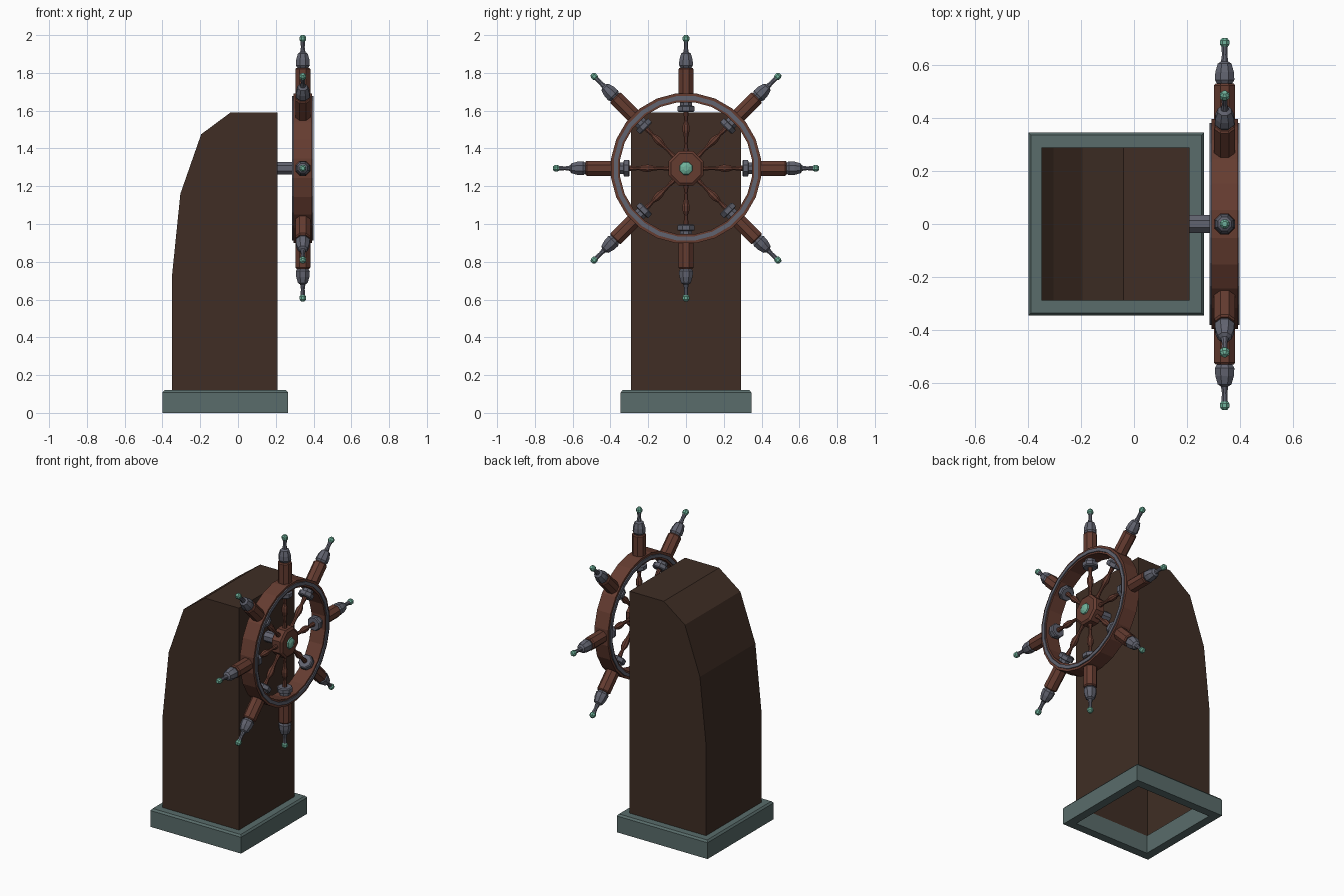
import bpy, bmesh
from math import pi, cos, sin
from mathutils import Matrix, Vector

if "Cube" in bpy.data.objects:
    bpy.data.objects.remove(bpy.data.objects["Cube"])

CX, CZ = 0.343, 1.295          # wheel centre


def mat(name, r, g, b):
    m = bpy.data.materials.new(name)
    m.diffuse_color = (r, g, b, 1)
    m.use_nodes = True
    m.node_tree.nodes["Principled BSDF"].inputs["Base Color"].default_value = m.diffuse_color
    return m


DARK = mat("dark_wood", 0.05, 0.027, 0.018)
WOOD = mat("red_wood", 0.13, 0.045, 0.03)
IRON = mat("iron", 0.12, 0.125, 0.16)
TEAL = mat("teal", 0.16, 0.45, 0.33)
STONE = mat("stone", 0.10, 0.15, 0.145)


def finish(name, bm, material, matrix=Matrix()):
    bmesh.ops.recalc_face_normals(bm, faces=bm.faces)
    me = bpy.data.meshes.new(name)
    bm.to_mesh(me)
    bm.free()
    me.transform(matrix)
    me.materials.append(material)
    ob = bpy.data.objects.new(name, me)
    bpy.context.collection.objects.link(ob)
    return ob


def loft(name, loops, material, closed=False, matrix=Matrix()):
    """Bridge equal-length loops; cap the ends unless the section is closed."""
    bm = bmesh.new()
    rows = [[bm.verts.new(p) for p in loop] for loop in loops]
    n = len(rows[0])
    for a, b in zip(rows, rows[1:] + (rows[:1] if closed else [])):
        for i in range(n):
            j = (i + 1) % n
            bm.faces.new((a[i], a[j], b[j], b[i]))
    if not closed:
        bm.faces.new(rows[0])
        bm.faces.new(rows[-1])
    return finish(name, bm, material, matrix)


def lathe(name, profile, sides, material, closed=False, matrix=Matrix()):
    """Turn (radius, height) points around z, flats facing the axes."""
    angles = [2 * pi * (i + 0.5) / sides for i in range(sides)]
    loops = [[(r * cos(a), r * sin(a), h) for a in angles] for r, h in profile]
    return loft(name, loops, material, closed, matrix)


# Pedestal: side profile swept across y, open underneath
side = [(-0.35, 0.12), (-0.35, 0.72), (-0.305, 1.16), (-0.195, 1.475),
        (-0.04, 1.59), (0.21, 1.59), (0.21, 0.12)]
bm = bmesh.new()
left, right = [[bm.verts.new((x, y, z)) for x, z in side] for y in (-0.29, 0.29)]
bm.faces.new(left)
bm.faces.new(right)
for i in range(len(side) - 1):
    bm.faces.new((left[i], left[i + 1], right[i + 1], right[i]))
finish("pedestal", bm, DARK)


# Base: bevelled open frame around the pedestal foot
def rect(inset, z):
    x0, x1, y = -0.40 + inset, 0.265 - inset, 0.346 - inset
    return [(x0, -y, z), (x1, -y, z), (x1, y, z), (x0, y, z)]


loft("base_frame", [rect(0, 0), rect(0, 0.108), rect(0.01, 0.12),
                    rect(0.056, 0.12), rect(0.056, 0)], STONE, closed=True)

# Wheel axis: local z becomes world +x
to_x = Matrix.Translation((CX, 0, CZ)) @ Matrix.Rotation(pi / 2, 4, 'Y')
lathe("axle", [(0.036, -0.135), (0.036, -0.03)], 8, IRON, matrix=to_x)
lathe("hub", [(0.085, -0.04), (0.10, -0.03), (0.10, 0.03), (0.085, 0.04)],
      8, WOOD, matrix=to_x)
lathe("hub_cap", [(0.038, 0.038), (0.034, 0.048), (0.015, 0.056)],
      8, TEAL, matrix=to_x)

# Rim with an iron band on each face
lathe("rim", [(0.352, -0.05), (0.40, -0.05), (0.40, 0.05), (0.352, 0.05)],
      24, WOOD, closed=True, matrix=to_x)
for s, label in ((1, "outer"), (-1, "inner")):
    lathe("rim_band_" + label, [(0.363, 0.045 * s), (0.385, 0.045 * s),
                                (0.385, 0.057 * s), (0.363, 0.057 * s)],
          24, IRON, closed=True, matrix=to_x)

# Eight spokes with clamps, sleeves, handles and knobs
parts = [
    ("spindle", WOOD, [(0.016, 0.08), (0.010, 0.13), (0.012, 0.165), (0.021, 0.20),
                       (0.019, 0.225), (0.010, 0.25), (0.016, 0.305)]),
    ("clamp", IRON, [(0.042, 0.298), (0.048, 0.304), (0.048, 0.328), (0.034, 0.332),
                     (0.034, 0.356)]),
    ("sleeve", WOOD, [(0.043, 0.39), (0.043, 0.525), (0.037, 0.532)]),
    ("handle", IRON, [(0.030, 0.53), (0.040, 0.545), (0.038, 0.575), (0.028, 0.607),
                      (0.015, 0.615), (0.011, 0.64), (0.014, 0.688)]),
    ("knob", TEAL, [(0.012, 0.67), (0.019, 0.679), (0.019, 0.694), (0.010, 0.705)]),
]
for k in range(8):
    turn = Matrix.Translation((CX, 0, CZ)) @ Matrix.Rotation(k * pi / 4, 4, 'X')
    for name, material, profile in parts:
        lathe(f"{name}_{k + 1}", profile, 8, material, matrix=turn)
